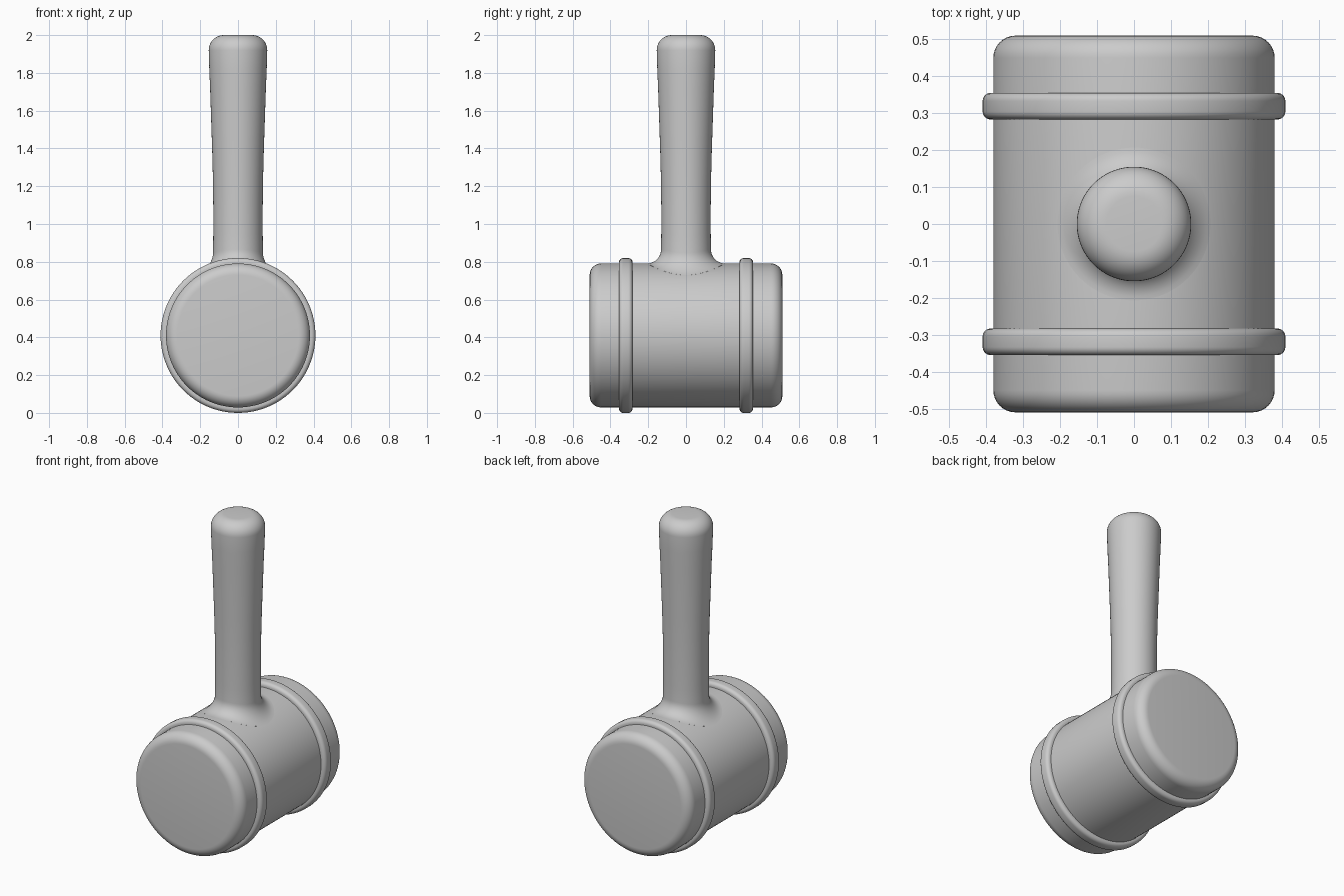
import bpy, bmesh, math

cube = bpy.data.objects.get("Cube")
if cube:
    bpy.data.objects.remove(cube, do_unlink=True)

grey = bpy.data.materials.new("plain grey")
grey.use_nodes = True
colour = (0.6, 0.6, 0.6, 1)
grey.diffuse_color = colour
grey.node_tree.nodes["Principled BSDF"].inputs["Base Color"].default_value = colour

AXIS_Z = 0.41      # height of the head's axis
HEAD_R = 0.381
HEAD_HALF = 0.51


def arc(cr, ca, radius, start, end, steps=8):
    """Rounded corner as (radius, position) points."""
    angles = [math.radians(start + (end - start) * i / steps) for i in range(steps + 1)]
    return [(cr + radius * math.cos(a), ca + radius * math.sin(a)) for a in angles]


def lathe(name, profile, place, sides=96, closed=False):
    """Sweep (radius, position) points round an axis; place() maps to space."""
    bm = bmesh.new()
    rings = []
    for r, p in profile:
        rings.append([bm.verts.new(place(r * math.cos(a), r * math.sin(a), p))
                      for a in (2 * math.pi * i / sides for i in range(sides))])
    pairs = list(zip(rings, rings[1:]))
    if closed:
        pairs.append((rings[-1], rings[0]))
    else:
        bm.faces.new(rings[0])
        bm.faces.new(rings[-1])
    for a, b in pairs:
        for i in range(sides):
            j = (i + 1) % sides
            bm.faces.new((a[i], a[j], b[j], b[i]))
    bmesh.ops.recalc_face_normals(bm, faces=bm.faces[:])
    mesh = bpy.data.meshes.new(name)
    bm.to_mesh(mesh)
    bm.free()
    mesh.materials.append(grey)
    obj = bpy.data.objects.new(name, mesh)
    bpy.context.collection.objects.link(obj)
    bpy.ops.object.select_all(action='DESELECT')
    obj.select_set(True)
    bpy.context.view_layer.objects.active = obj
    bpy.ops.object.shade_smooth_by_angle(angle=math.radians(35))
    return obj


def along_y(u, v, p):
    return (u, p, AXIS_Z + v)


# Barrel head with rounded ends
corner = 0.06
head = arc(HEAD_R - corner, -HEAD_HALF + corner, corner, -90, 0)
head += arc(HEAD_R - corner, HEAD_HALF - corner, corner, 0, 90)
lathe("mallet_head", head, along_y)

# Rounded bands near both ends
for side, y in (("front", -0.319), ("back", 0.319)):
    half, soft, outer = 0.036, 0.022, AXIS_Z
    band = [(HEAD_R - 0.02, y - half)]
    band += arc(outer - soft, y - half + soft, soft, -90, 0, 6)
    band += arc(outer - soft, y + half - soft, soft, 0, 90, 6)
    band.append((HEAD_R - 0.02, y + half))
    lathe(side + "_band", band, along_y, closed=True)


# Handle: the foot follows the barrel's curve and straightens further up
TOP_OF_HEAD = AXIS_Z + HEAD_R


def on_barrel(u, v, p):
    drop = math.sqrt(HEAD_R ** 2 - u ** 2) - HEAD_R
    fade = max(0.0, 1 - max(0.0, p - TOP_OF_HEAD) / 0.3)
    return (u, v, p + drop * fade)


fillet = 0.075
handle = [(0.207, TOP_OF_HEAD - 0.01)]
handle += arc(0.132 + fillet, TOP_OF_HEAD + fillet, fillet, 270, 180, 10)
handle += [(0.131, 0.95), (0.131, 1.1), (0.133, 1.25), (0.137, 1.4),
           (0.142, 1.55), (0.147, 1.7), (0.152, 1.82)]
handle += arc(0.075, 1.92, 0.08, 0, 90, 10)
lathe("handle", handle, on_barrel)
